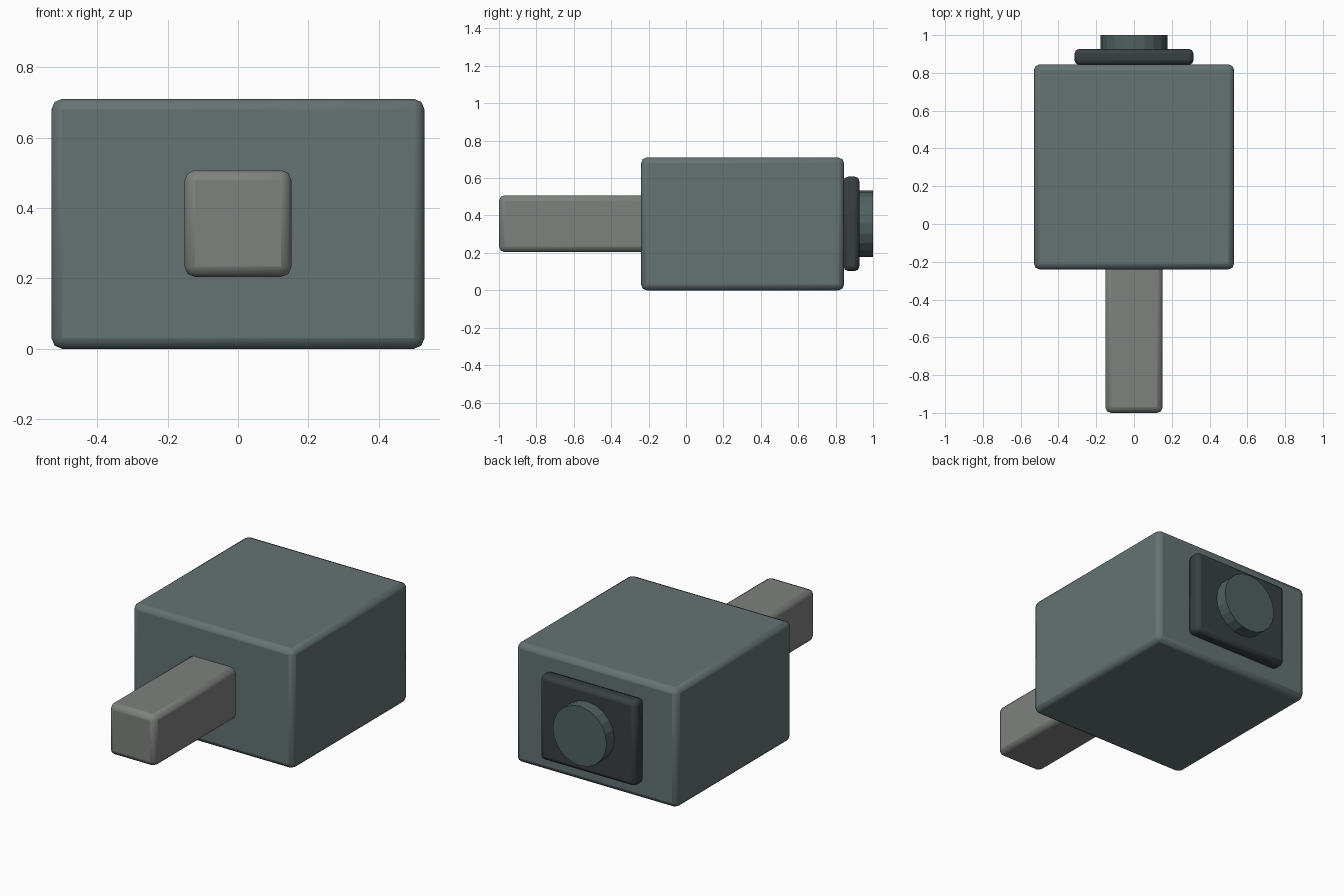
import bpy, math

if "Cube" in bpy.data.objects:
    bpy.data.objects.remove(bpy.data.objects["Cube"])


def paint(obj, name, color):
    mat = bpy.data.materials.get(name) or bpy.data.materials.new(name)
    mat.diffuse_color = (*color, 1)
    mat.use_nodes = True
    mat.node_tree.nodes["Principled BSDF"].inputs["Base Color"].default_value = mat.diffuse_color
    obj.data.materials.append(mat)


def rounded_box(name, lo, hi, bevel):
    """Box between two corners with softened edges."""
    bpy.ops.mesh.primitive_cube_add(size=1, location=[(a + b) / 2 for a, b in zip(lo, hi)])
    obj = bpy.context.object
    obj.name = name
    obj.scale = [b - a for a, b in zip(lo, hi)]
    bpy.ops.object.transform_apply(location=False, rotation=False, scale=True)
    mod = obj.modifiers.new("soft_edges", 'BEVEL')
    mod.width = bevel
    mod.segments = 2
    bpy.ops.object.shade_smooth_by_angle(angle=math.radians(35))
    return obj


# Main housing
body = rounded_box("housing", (-0.53, -0.24, 0), (0.53, 0.845, 0.71), 0.03)
paint(body, "slate", (0.13, 0.17, 0.17))

# Square bar on the front, seated slightly inside the housing
bar = rounded_box("front_bar", (-0.152, -1.0, 0.204), (0.152, -0.205, 0.508), 0.03)
paint(bar, "warm_grey", (0.21, 0.22, 0.21))

# Backing plate on the rear
plate = rounded_box("rear_plate", (-0.315, 0.842, 0.103), (0.315, 0.927, 0.608), 0.025)
paint(plate, "charcoal", (0.04, 0.05, 0.055))

# Round button on the plate
bpy.ops.mesh.primitive_cylinder_add(vertices=20, radius=0.177, depth=0.09,
                                    location=(0, 0.955, 0.356),
                                    rotation=(math.pi / 2, 0, 0))
button = bpy.context.object
button.name = "rear_button"
paint(button, "dark_teal", (0.08, 0.12, 0.12))
